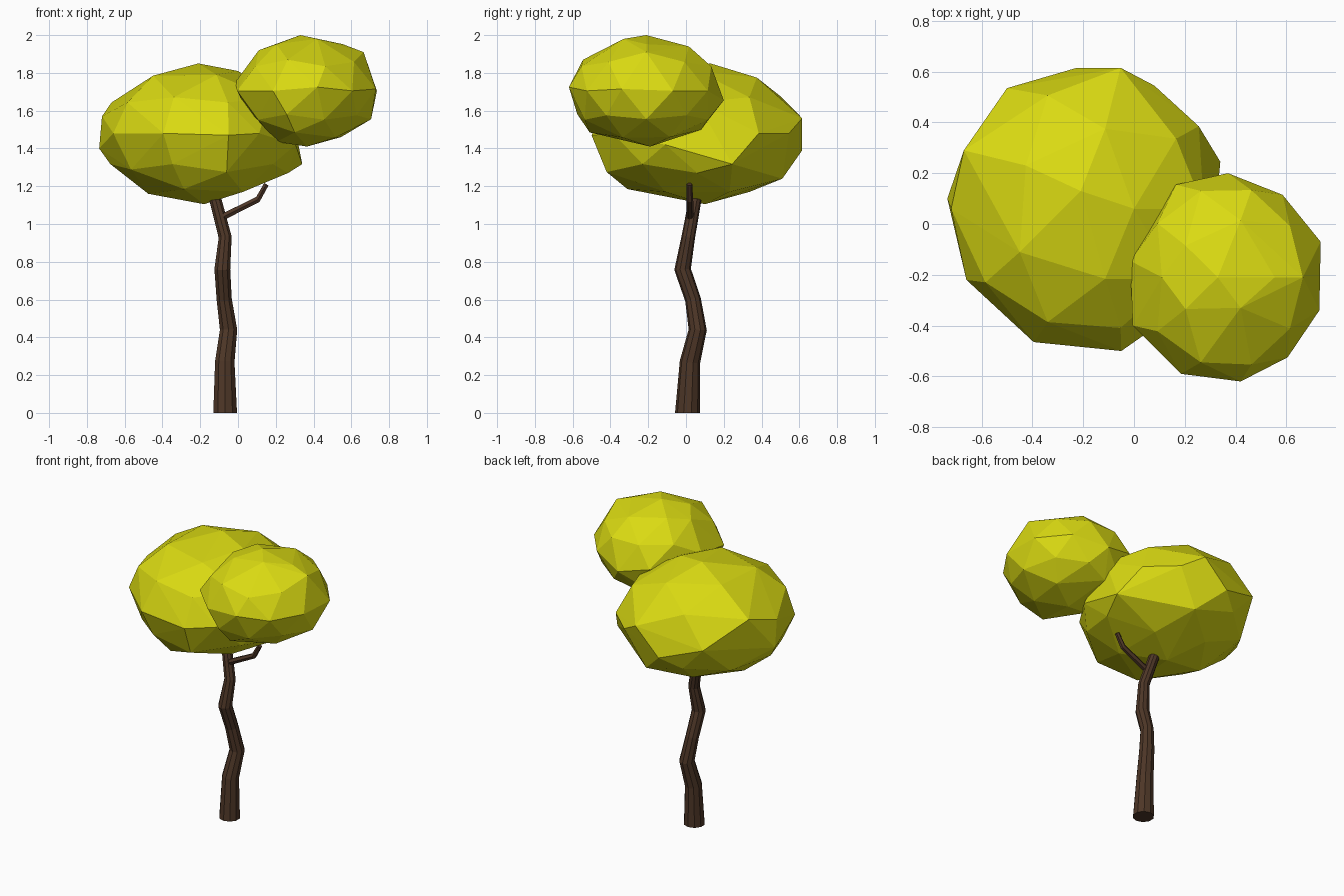
import bpy, bmesh, math
from mathutils import Vector

cube = bpy.data.objects.get("Cube")
if cube:
    bpy.data.objects.remove(cube, do_unlink=True)


def make_material(name, rgb):
    mat = bpy.data.materials.new(name)
    mat.use_nodes = True
    mat.diffuse_color = (*rgb, 1)
    bsdf = next(n for n in mat.node_tree.nodes if n.type == 'BSDF_PRINCIPLED')
    bsdf.inputs["Base Color"].default_value = (*rgb, 1)
    bsdf.inputs["Roughness"].default_value = 0.9
    return mat


def add_object(name, bm, mat):
    bmesh.ops.recalc_face_normals(bm, faces=bm.faces)
    mesh = bpy.data.meshes.new(name)
    bm.to_mesh(mesh)
    bm.free()
    mesh.materials.append(mat)
    obj = bpy.data.objects.new(name, mesh)
    bpy.context.collection.objects.link(obj)
    return obj


def add_tube(name, path, sides, mat, flat_base=False):
    """Tapered faceted tube; path entries are (x, y, z, radius)."""
    bm = bmesh.new()
    points = [Vector(p[:3]) for p in path]
    up = Vector((0, 0, 1))
    rings = []
    for i, point in enumerate(points):
        tangent = points[min(i + 1, len(points) - 1)] - points[max(i - 1, 0)]
        if flat_base and i == 0:
            tangent = up
        turn = up.rotation_difference(tangent.normalized())
        ring = []
        for k in range(sides):
            a = 2 * math.pi * (k + 0.5) / sides
            offset = Vector((math.cos(a), math.sin(a), 0)) * path[i][3]
            ring.append(bm.verts.new(point + turn @ offset))
        rings.append(ring)
    for low, high in zip(rings, rings[1:]):
        for k in range(sides):
            n = (k + 1) % sides
            bm.faces.new((low[k], low[n], high[n], high[k]))
    bm.faces.new(rings[0])
    bm.faces.new(rings[-1])
    return add_object(name, bm, mat)


def add_canopy(name, center, radii, profiles, mat):
    """Low-poly ellipsoid whose rim corners follow a profile on each axis plane."""
    bm = bmesh.new()
    bmesh.ops.create_icosphere(bm, subdivisions=2, radius=0.985)
    for v in bm.verts:
        v.co = Vector([c + r * u for c, r, u in zip(center, radii, v.co)])
    for (a, b), outline in profiles.items():
        free = set(bm.verts)
        for pa, pb in outline:
            target = Vector(center)
            target[a], target[b] = pa, pb
            v = min(free, key=lambda w: (w.co - target).length)
            v.co[a], v.co[b] = pa, pb
            free.remove(v)
    # Wrap the corners in a clean convex skin
    bmesh.ops.delete(bm, geom=bm.edges[:], context='EDGES_FACES')
    bmesh.ops.convex_hull(bm, input=bm.verts[:])
    bmesh.ops.delete(bm, geom=[v for v in bm.verts if not v.link_faces], context='VERTS')
    return add_object(name, bm, mat)


X, Y, Z = 0, 1, 2
leaf = make_material("leaf yellow green", (0.70, 0.70, 0.006))
bark = make_material("bark brown", (0.075, 0.037, 0.020))

# Crooked trunk
add_tube("trunk", [
    (-0.068, 0.008, 0.00, 0.066),
    (-0.070, 0.021, 0.27, 0.054),
    (-0.050, 0.062, 0.44, 0.048),
    (-0.073, 0.037, 0.60, 0.042),
    (-0.083, -0.018, 0.76, 0.044),
    (-0.068, 0.012, 0.93, 0.036),
    (-0.125, 0.052, 1.15, 0.033),
], 10, bark, flat_base=True)

# Side branch
add_tube("branch", [
    (-0.095, 0.022, 1.03, 0.020),
    (0.105, 0.020, 1.13, 0.018),
    (0.150, 0.018, 1.21, 0.015),
], 6, bark)

# Two leaf masses
add_canopy("large_canopy", (-0.20, 0.06, 1.48), (0.54, 0.56, 0.37), {
    (X, Y): [(-0.735, 0.10), (-0.67, 0.29), (-0.50, 0.535), (-0.225, 0.62),
             (0.08, 0.545), (0.255, 0.385), (0.34, 0.245), (-0.05, -0.495),
             (-0.395, -0.465), (-0.66, -0.22)],
    (Y, Z): [(-0.50, 1.47), (-0.42, 1.275), (-0.31, 1.185), (0.10, 1.105),
             (0.51, 1.24), (0.615, 1.39), (0.615, 1.56), (0.375, 1.775),
             (0.13, 1.84)],
    (X, Z): [(-0.735, 1.40), (-0.72, 1.57), (-0.45, 1.785), (-0.21, 1.85),
             (0.0, 1.81), (-0.475, 1.16), (-0.18, 1.105), (0.265, 1.27),
             (0.305, 1.42)],
}, leaf)
add_canopy("small_canopy", (0.36, -0.21, 1.705), (0.375, 0.41, 0.295), {
    (X, Y): [(-0.015, -0.145), (-0.005, -0.40), (0.185, -0.59), (0.42, -0.615),
             (0.605, -0.525), (0.735, -0.34), (0.735, -0.07), (0.585, 0.115),
             (0.37, 0.205), (0.165, 0.155)],
    (Y, Z): [(-0.62, 1.725), (-0.545, 1.87), (-0.33, 1.98), (0.015, 1.94),
             (0.13, 1.835), (0.20, 1.655), (0.08, 1.50), (-0.19, 1.415),
             (-0.51, 1.485), (-0.575, 1.58)],
    (X, Z): [(-0.015, 1.75), (0.11, 1.92), (0.33, 2.0), (0.665, 1.91),
             (0.73, 1.715), (0.705, 1.555), (0.545, 1.46), (0.365, 1.41),
             (0.205, 1.435), (0.05, 1.60)],
}, leaf)
